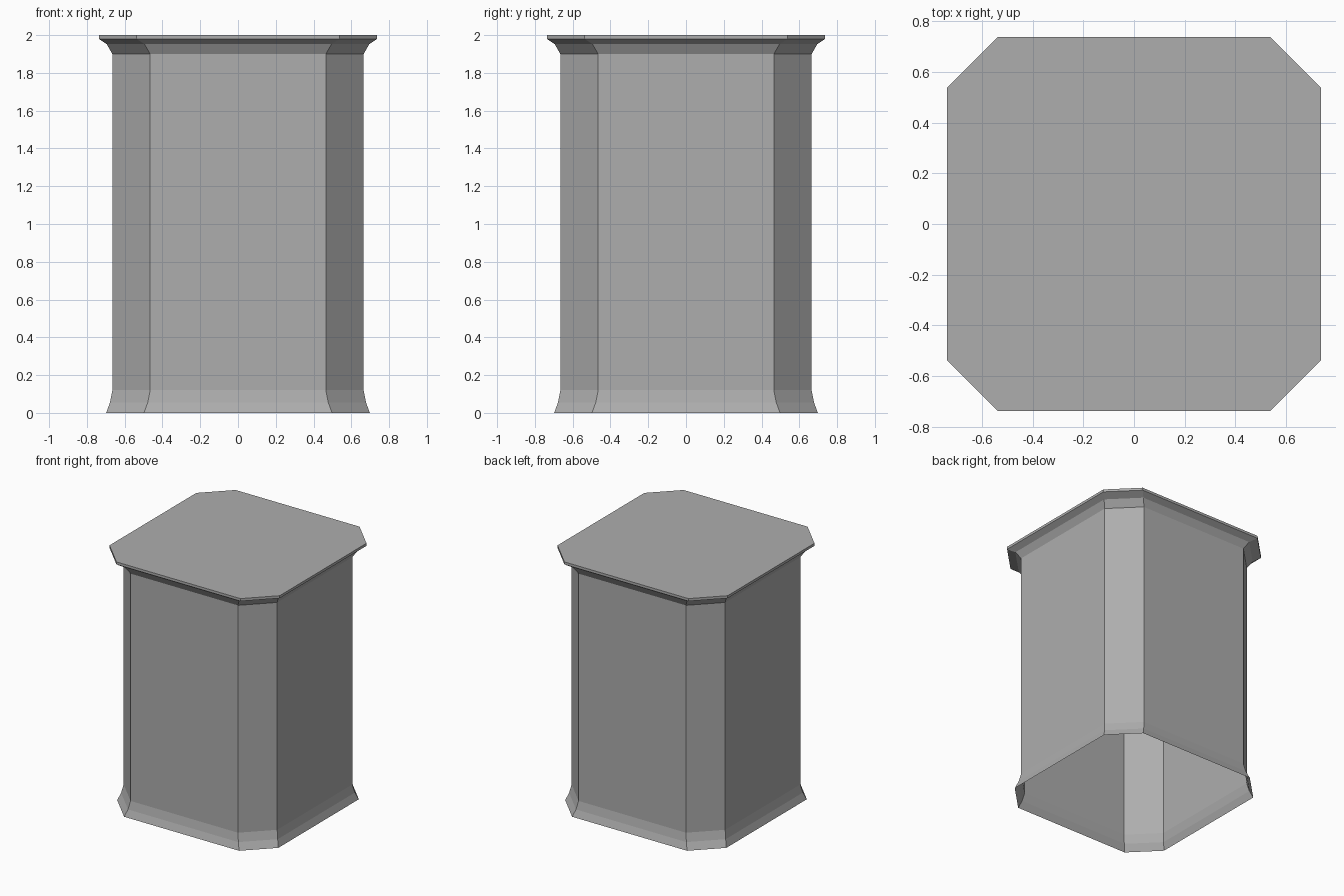
import bpy

if "Cube" in bpy.data.objects:
    bpy.data.objects.remove(bpy.data.objects["Cube"])

CUT = 0.2  # corner chamfer, constant all the way up
# (half width, height): flared foot, straight shaft, flared cap
PROFILE = [(0.698, 0.0), (0.678, 0.055), (0.665, 0.12), (0.665, 1.9),
           (0.695, 1.952), (0.737, 1.98), (0.737, 2.0)]


def octagon(w, z):
    """Chamfered square ring, counter-clockwise."""
    ring = []
    x, y = w, w - CUT
    for _ in range(4):
        ring += [(x, -y, z), (x, y, z)]
        x, y = x, y
        break
    # turn the first side by quarter turns
    side = ring[:]
    for _ in range(3):
        side = [(-b, a, c) for a, b, c in side]
        ring += side
    return ring


# Hollow pillar shell: open underneath, closed on top
verts = [v for w, z in PROFILE for v in octagon(w, z)]
faces = []
for r in range(len(PROFILE) - 1):
    for i in range(8):
        j = (i + 1) % 8
        faces.append((r * 8 + i, r * 8 + j, r * 8 + 8 + j, r * 8 + 8 + i))
last = (len(PROFILE) - 1) * 8
faces.append(tuple(range(last, last + 8)))

mesh = bpy.data.meshes.new("pillar")
mesh.from_pydata(verts, [], faces)
mesh.update()

grey = bpy.data.materials.new("stone grey")
grey.diffuse_color = (0.42, 0.42, 0.42, 1)
grey.use_nodes = True
grey.node_tree.nodes["Principled BSDF"].inputs["Base Color"].default_value = grey.diffuse_color
mesh.materials.append(grey)

pillar = bpy.data.objects.new("pillar", mesh)
bpy.context.collection.objects.link(pillar)
